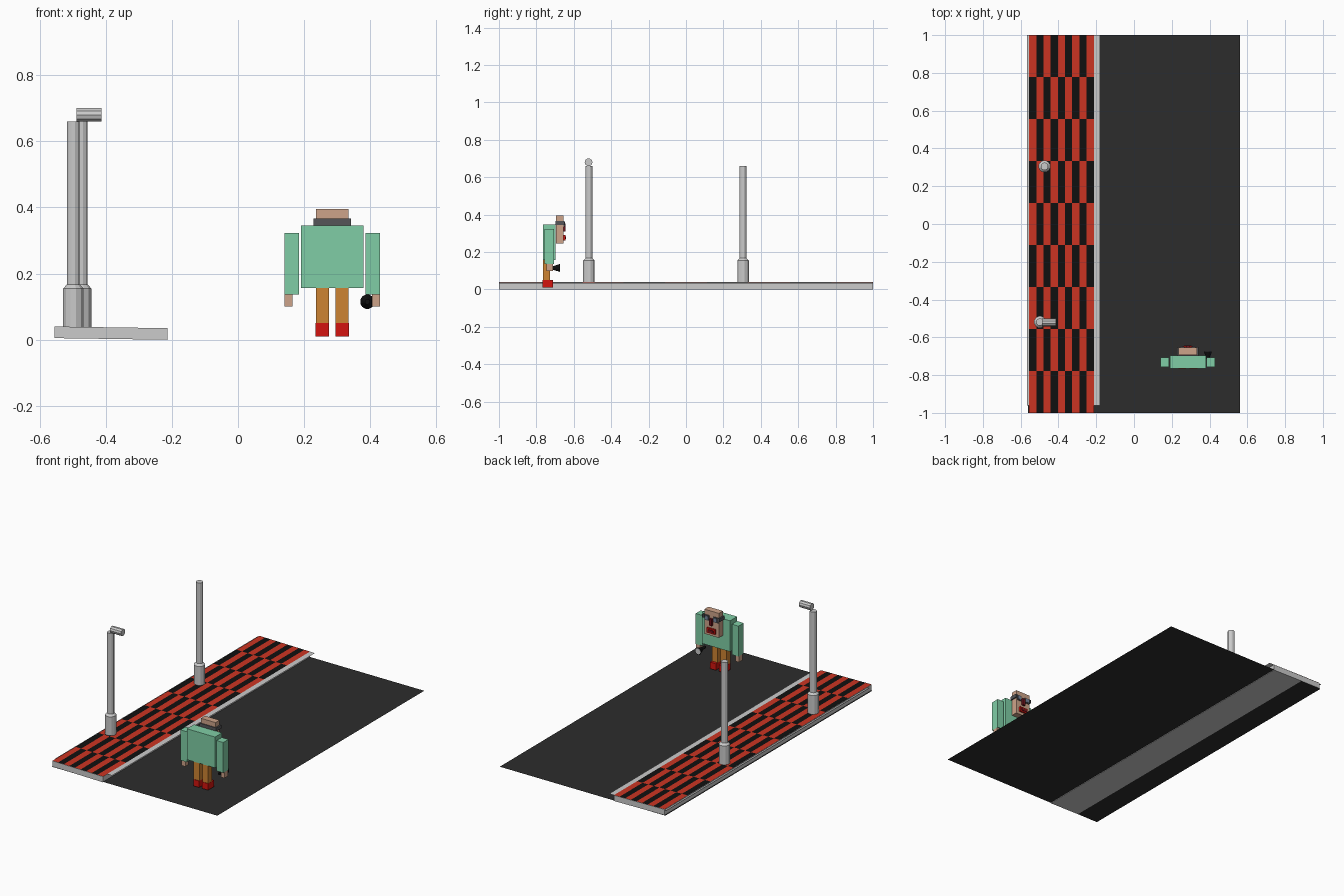
import bpy, bmesh, math
from mathutils import Matrix, Vector

if "Cube" in bpy.data.objects:
    bpy.data.objects.remove(bpy.data.objects["Cube"])


def material(name, r, g, b):
    # convert display colour (0-255) to linear
    lin = [((c / 255 + 0.055) / 1.055) ** 2.4 if c > 10 else c / 255 / 12.92 for c in (r, g, b)]
    m = bpy.data.materials.new(name)
    m.diffuse_color = (*lin, 1)
    m.use_nodes = True
    m.node_tree.nodes["Principled BSDF"].inputs["Base Color"].default_value = m.diffuse_color
    return m


BLACK = material("black", 16, 16, 16)
ASPHALT = material("asphalt", 44, 44, 44)
RED_TILE = material("red_tile", 204, 52, 34)
TEAL = material("teal", 128, 206, 166)
SKIN = material("skin", 206, 164, 138)
ORANGE = material("orange", 206, 132, 50)
RED = material("red", 212, 20, 14)
DARK = material("dark_grey", 85, 85, 88)
MAROON = material("maroon", 110, 20, 30)
LENS = material("lens", 120, 135, 160)
PALE = material("pale", 190, 190, 190)


def finish(name, bm, *mats):
    me = bpy.data.meshes.new(name)
    bm.to_mesh(me)
    bm.free()
    for m in mats:
        if m:
            me.materials.append(m)
    ob = bpy.data.objects.new(name, me)
    bpy.context.collection.objects.link(ob)
    return ob


def box(name, x, y, z, mat=None):
    bm = bmesh.new()
    bmesh.ops.create_cube(bm, size=1)
    for v in bm.verts:
        v.co = Vector([(a + b) / 2 + c * (b - a) for (a, b), c in zip((x, y, z), v.co)])
    return finish(name, bm, mat)


def plane(name, x, y, z, mat=None):
    bm = bmesh.new()
    bm.faces.new([bm.verts.new((a, b, z)) for a, b in
                  ((x[0], y[0]), (x[1], y[0]), (x[1], y[1]), (x[0], y[1]))])
    return finish(name, bm, mat)


def lathe(name, profile, sides, loc, rot=Matrix(), mat=None):
    # capped solid of revolution from (radius, height) points
    bm = bmesh.new()
    rings = [[bm.verts.new((r * math.cos(2 * math.pi * (i + .5) / sides),
                            r * math.sin(2 * math.pi * (i + .5) / sides), h))
              for i in range(sides)] for r, h in profile]
    for a, b in zip(rings, rings[1:]):
        for i in range(sides):
            j = (i + 1) % sides
            bm.faces.new((a[i], a[j], b[j], b[i]))
    bm.faces.new(rings[0][::-1])
    bm.faces.new(rings[-1])
    bm.transform(Matrix.Translation(loc) @ rot)
    return finish(name, bm, mat)


# street
plane("road", (-0.56, 0.56), (-1, 1), 0.003, ASPHALT)

# slightly tilted pavement slab and its thin curb sheet
X0, X1 = -0.555, -0.213
slab = box("pavement_slab", (X0, X1), (-1, 1), (0, 0.035))
for v in slab.data.vertices:
    v.co.z += 0.005 * (X1 - v.co.x) / (X1 - X0)
plane("curb_sheet", (-0.566, -0.18), (-0.96, 1), 0.0355)

# checkered paving: 9 x 9 tiles following the slab
bm = bmesh.new()
N = 9
grid = [[bm.verts.new((X0 + (X1 - X0) * i / N, -1 + 2 * j / N, 0.0405 - 0.005 * i / N + 0.0005))
         for j in range(N + 1)] for i in range(N + 1)]
for i in range(N):
    for j in range(N):
        f = bm.faces.new((grid[i][j], grid[i + 1][j], grid[i + 1][j + 1], grid[i][j + 1]))
        f.material_index = (i + j) % 2
finish("paving_tiles", bm, RED_TILE, BLACK)

# lamp posts
POST = [(0.032, 0.036), (0.032, 0.155), (0.02, 0.167), (0.02, 0.66)]
for k, (px, py) in enumerate(((-0.498, -0.519), (-0.474, 0.305))):
    lathe(f"lamp_post_{k + 1}", POST, 12, (px, py, 0))
lathe("lamp_head", [(0.021, 0), (0.021, 0.075)], 10, (-0.488, -0.521, 0.68),
      Matrix.Rotation(math.pi / 2, 4, 'Y'))

# figure, facing +y
CX = 0.285
box("torso", (CX - .095, CX + .095), (-.765, -.697), (.157, .346), TEAL)


def side_box(name, x, y, z, mat):
    # mirrored pair about the figure's centre line
    for s, tag in ((-1, "left"), (1, "right")):
        box(f"{tag}_{name}", sorted((CX + s * x[0], CX + s * x[1])), y, z, mat)


side_box("arm", (.1, .145), (-.757, -.707), (.137, .323), TEAL)
side_box("hand", (.12, .145), (-.745, -.712), (.1, .137), SKIN)
side_box("leg", (.01, .049), (-.765, -.727), (.05, .157), ORANGE)
side_box("shoe", (.01, .05), (-.768, -.71), (.01, .05), RED)
box("head", (CX - .049, CX + .049), (-.694, -.655), (.245, .395), SKIN)

# glasses: strap, side arms, rims and lenses
box("glasses_strap", (CX - .057, CX + .057), (-.699, -.693), (.345, .366), DARK)
side_box("glasses_arm", (.048, .057), (-.695, -.65), (.345, .366), DARK)
side_box("glasses_rim", (.013, .045), (-.656, -.650), (.334, .366), DARK)
side_box("glasses_lens", (.019, .039), (-.652, -.648), (.34, .36), LENS)

# face
box("nose", (CX - .009, CX + .009), (-.656, -.643), (.31, .352), MAROON)
box("lips", (CX - .028, CX + .028), (-.656, -.645), (.262, .292), RED)
box("mouth", (CX - .019, CX + .019), (-.65, -.642), (.27, .284), MAROON)

# hand torch
TURN = Matrix.Rotation(-math.pi / 2, 4, 'X')
lathe("torch_body", [(.008, 0), (.008, .025), (.022, .068)], 12, (.391, -.742, .115), TURN, BLACK)
lathe("torch_glass", [(.018, 0), (.018, .002)], 12, (.391, -.675, .115), TURN, PALE)
